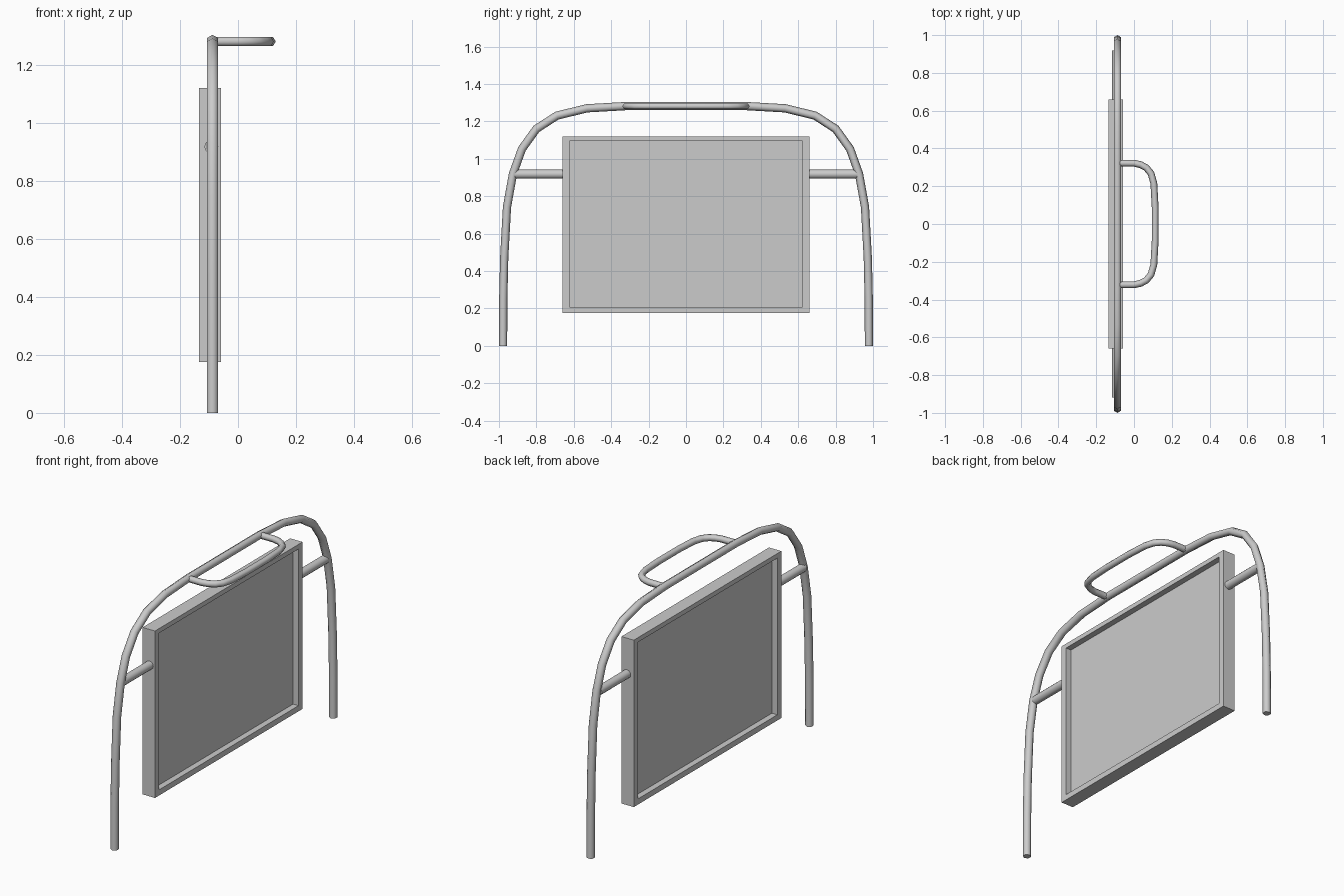
import bpy, bmesh, math
from mathutils import Vector

if "Cube" in bpy.data.objects:
    bpy.data.objects.remove(bpy.data.objects["Cube"])


def finish(name, bm, smooth_quads=False):
    bmesh.ops.recalc_face_normals(bm, faces=bm.faces)
    for f in bm.faces:
        f.smooth = smooth_quads and len(f.verts) == 4
    me = bpy.data.meshes.new(name)
    bm.to_mesh(me)
    bm.free()
    ob = bpy.data.objects.new(name, me)
    bpy.context.collection.objects.link(ob)
    return ob


def tube(name, path, radius, plane_normal, sides=6):
    """Sweep a polygon section along a planar path with mitred corners."""
    pts = [Vector(p) for p in path]
    n = Vector(plane_normal)
    bm = bmesh.new()
    rings = []
    for i, p in enumerate(pts):
        d0 = (pts[i] - pts[i - 1]).normalized() if i else (pts[1] - p).normalized()
        d1 = (pts[i + 1] - p).normalized() if i < len(pts) - 1 else d0
        t = (d0 + d1).normalized()
        side = n.cross(t) / t.dot(d0)
        rings.append([bm.verts.new(p + radius * (side * math.cos(a) + n * math.sin(a)))
                      for a in (2 * math.pi * k / sides for k in range(sides))])
    for r0, r1 in zip(rings, rings[1:]):
        for k in range(sides):
            j = (k + 1) % sides
            bm.faces.new((r0[k], r0[j], r1[j], r1[k]))
    bm.faces.new(rings[0])
    bm.faces.new(rings[-1])
    return finish(name, bm, True)


def mirrored(half):
    return half + [(x, -y, z) for x, y, z in reversed(half)]


# Arched hoop with two legs
X = -0.088
arch = [(-0.978, 0), (-0.977, 0.25), (-0.972, 0.47), (-0.957, 0.743), (-0.925, 0.92),
        (-0.877, 1.053), (-0.80, 1.16), (-0.69, 1.231), (-0.53, 1.27), (-0.32, 1.282)]
tube("arch_frame", mirrored([(X, y, z) for y, z in arch]), 0.022, (1, 0, 0))

# Horizontal handle on top of the hoop
grip = [(-0.075, -0.322), (0.0, -0.322), (0.035, -0.314), (0.065, -0.298),
        (0.09, -0.268), (0.105, -0.215), (0.112, -0.09)]
tube("top_handle", mirrored([(x, y, 1.281) for x, y in grip]), 0.018, (0, 0, 1))

# Side bars joining panel and hoop
for s, side in ((-1, "left"), (1, "right")):
    tube(side + "_side_bar", [(-0.092, s * 0.65, 0.918), (-0.092, s * 0.918, 0.918)],
         0.024, (1, 0, 0), 12)

# Board: slab with a recessed face on both sides
x0, x1, depth = -0.135, -0.058, 0.034
bm = bmesh.new()


def loop(x, hy, lo, hi):
    return [bm.verts.new((x, y, z)) for y, z in ((-hy, lo), (hy, lo), (hy, hi), (-hy, hi))]


outers = []
for x, inward in ((x0, depth), (x1, -depth)):
    outer = loop(x, 0.66, 0.175, 1.12)
    rim = loop(x, 0.624, 0.207, 1.094)
    floor = loop(x + inward, 0.624, 0.207, 1.094)
    for a, b in ((outer, rim), (rim, floor)):
        for k in range(4):
            j = (k + 1) % 4
            bm.faces.new((a[k], a[j], b[j], b[k]))
    bm.faces.new(floor)
    outers.append(outer)
for k in range(4):
    j = (k + 1) % 4
    bm.faces.new((outers[0][k], outers[0][j], outers[1][j], outers[1][k]))
finish("framed_board", bm)
